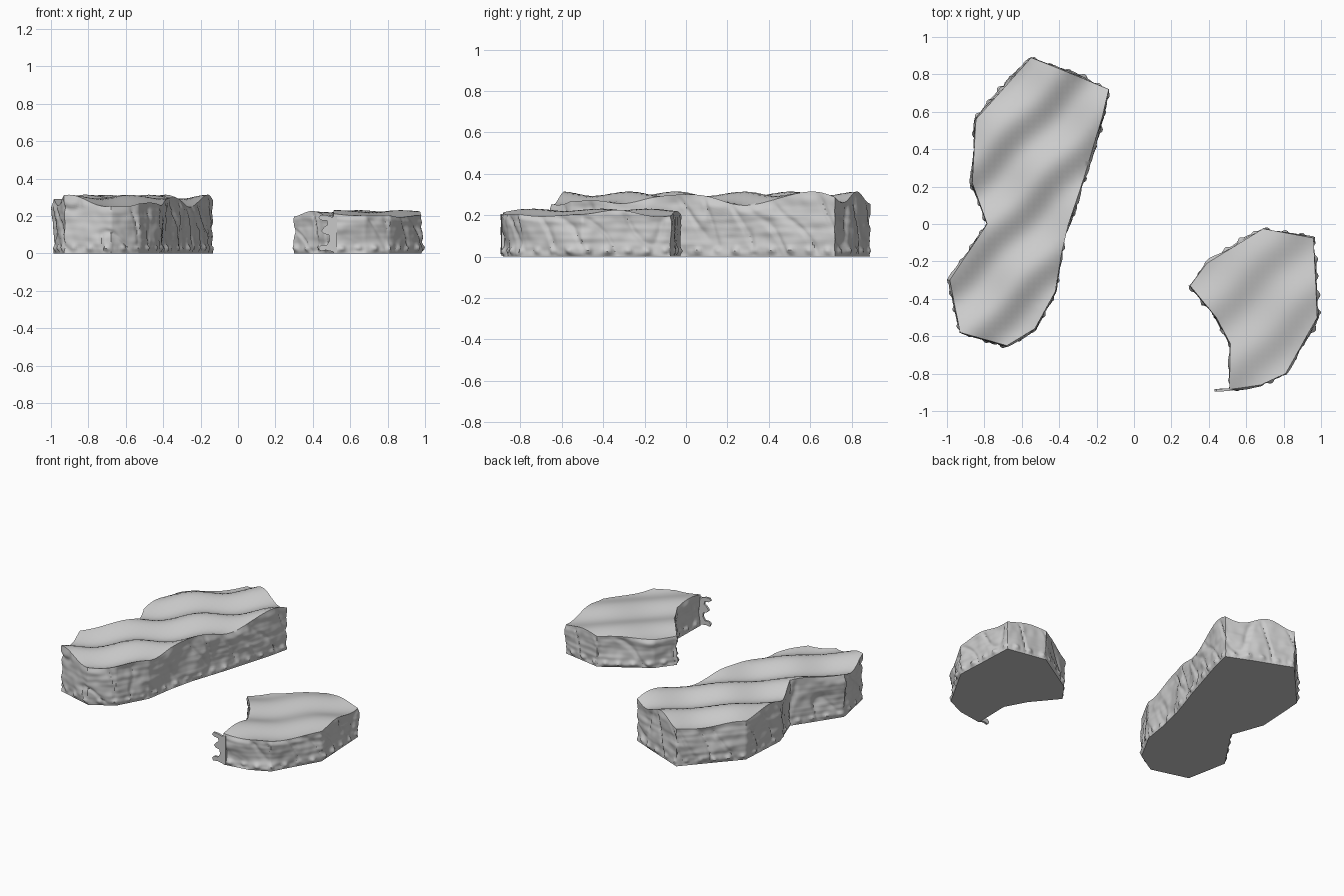
import bpy, bmesh, math
from mathutils import Vector, noise, geometry

if "Cube" in bpy.data.objects:
    bpy.data.objects.remove(bpy.data.objects["Cube"])

STEP, ROWS = 0.01, 28


def resample(outline):
    """Split every outline segment into short, even steps."""
    pts = []
    for i, a in enumerate(outline):
        a, b = Vector(a), Vector(outline[(i + 1) % len(outline)])
        n = max(1, round((b - a).length / STEP))
        pts += [a.lerp(b, k / n) for k in range(n)]
    return pts


def roughness(x, y, z, run, t):
    """Outward bulge of the cliff: lumps, strata, slanted cracks, foot stones."""
    p = Vector((x, y, z))
    d = 0.016 * noise.noise(p * 6) + 0.006 * noise.noise(p * 18)
    d += 0.004 * noise.noise(Vector((x * 4, y * 4, z * 40)))
    crack = abs(noise.noise(Vector((run * 6 - z * 2, z * 2.5, 3.1))))
    d -= 0.009 * max(0, 1 - crack / 0.1)
    foot = math.exp(-((z - 0.028) / 0.016) ** 2)
    d += 0.014 * foot * max(0, math.sin(run * 68 + 2 * noise.noise(p * 3)))
    return (d + 0.003) * min(1, t * 12, (1 - t) * 8)


def finish(name, bm):
    bmesh.ops.recalc_face_normals(bm, faces=bm.faces)
    me = bpy.data.meshes.new(name)
    bm.to_mesh(me)
    bm.free()
    ob = bpy.data.objects.new(name, me)
    bpy.context.collection.objects.link(ob)
    bpy.ops.object.select_all(action='DESELECT')
    ob.select_set(True)
    bpy.context.view_layer.objects.active = ob
    bpy.ops.object.shade_smooth_by_angle(angle=math.radians(40))
    return ob


def rock_platform(name, outline, base, amp, crest):
    """Clockwise outline, rugged walls, diagonal dune waves on the top."""
    def height(x, y):
        along = math.cos((x + y - 0.46) * 2 * math.pi / 0.66)
        across = math.cos((x - y - crest + 0.015 * along) * 2 * math.pi / 0.45)
        return base + amp * (across + 0.4 * along)

    bm = bmesh.new()
    pts = resample(outline)
    n = len(pts)
    # rugged side walls
    rows = []
    for r in range(ROWS + 1):
        t = r / ROWS
        row = []
        for i, p in enumerate(pts):
            tan = (pts[(i + 1) % n] - pts[i - 1]).normalized()
            out = Vector((-tan.y, tan.x))
            z = t * height(p.x, p.y)
            q = p + out * roughness(p.x, p.y, z, i * STEP, t)
            row.append(bm.verts.new((q.x, q.y, z)))
        rows.append(row)
    for lo, hi in zip(rows, rows[1:]):
        for i in range(n):
            j = (i + 1) % n
            bm.faces.new((lo[i], lo[j], hi[j], hi[i]))
    # flat underside
    bm.faces.new(rows[0])
    # wavy top, triangulated over a grid inside the outline
    xs, ys = [p.x for p in pts], [p.y for p in pts]
    g = 0.03
    grid = [Vector((min(xs) + g * a, min(ys) + g * b))
            for a in range(1, int((max(xs) - min(xs)) / g) + 1)
            for b in range(1, int((max(ys) - min(ys)) / g) + 1)]
    grid = [q for q in grid if min((q - p).length for p in pts) > 0.012]
    edges = [(i, (i + 1) % n) for i in range(n)]
    res = geometry.delaunay_2d_cdt(pts + grid, edges, [], 1, 1e-6)
    cap = [bm.verts.new((v.x, v.y, height(v.x, v.y))) for v in res[0]]
    for f in res[2]:
        bm.faces.new([cap[i] for i in f])
    bmesh.ops.delete(bm, geom=[v for v in cap if not v.link_faces], context='VERTS')
    bmesh.ops.remove_doubles(bm, verts=bm.verts, dist=1e-4)
    return finish(name, bm)


# long, taller platform on the left
rock_platform("large_rock_platform", [
    (-0.55, 0.89), (-0.30, 0.79), (-0.135, 0.72), (-0.17, 0.57), (-0.27, 0.24),
    (-0.35, 0.0), (-0.39, -0.17), (-0.42, -0.36), (-0.53, -0.56), (-0.68, -0.65),
    (-0.93, -0.58), (-0.985, -0.30), (-0.785, 0.0), (-0.865, 0.22), (-0.845, 0.56),
], 0.278, 0.026, -0.30)

# small, lower platform on the right
rock_platform("small_rock_platform", [
    (0.69, -0.025), (0.96, -0.075), (0.98, -0.50), (0.81, -0.80), (0.68, -0.86),
    (0.51, -0.885), (0.515, -0.64), (0.44, -0.50), (0.30, -0.33), (0.39, -0.21),
], 0.212, 0.014, 1.29)

# thin ragged sliver at the front corner of the small platform
bm = bmesh.new()
prof = [(0.53, 0.20), (0.50, 0.195), (0.47, 0.205), (0.44, 0.205), (0.43, 0.19),
        (0.445, 0.178), (0.475, 0.175), (0.48, 0.155), (0.46, 0.14), (0.445, 0.12),
        (0.46, 0.105), (0.485, 0.10), (0.49, 0.07), (0.475, 0.045), (0.445, 0.045),
        (0.43, 0.03), (0.44, 0.012), (0.47, 0.018), (0.53, 0.004)]
face = bm.faces.new([bm.verts.new((x, -0.895 + 0.08 * max(0, x - 0.47), z))
                     for x, z in prof])
ext = bmesh.ops.extrude_face_region(bm, geom=[face])
bmesh.ops.translate(bm, vec=(0, 0.014, 0),
                    verts=[v for v in ext["geom"] if isinstance(v, bmesh.types.BMVert)])
bmesh.ops.triangulate(bm, faces=bm.faces)
finish("broken_corner_sliver", bm)
